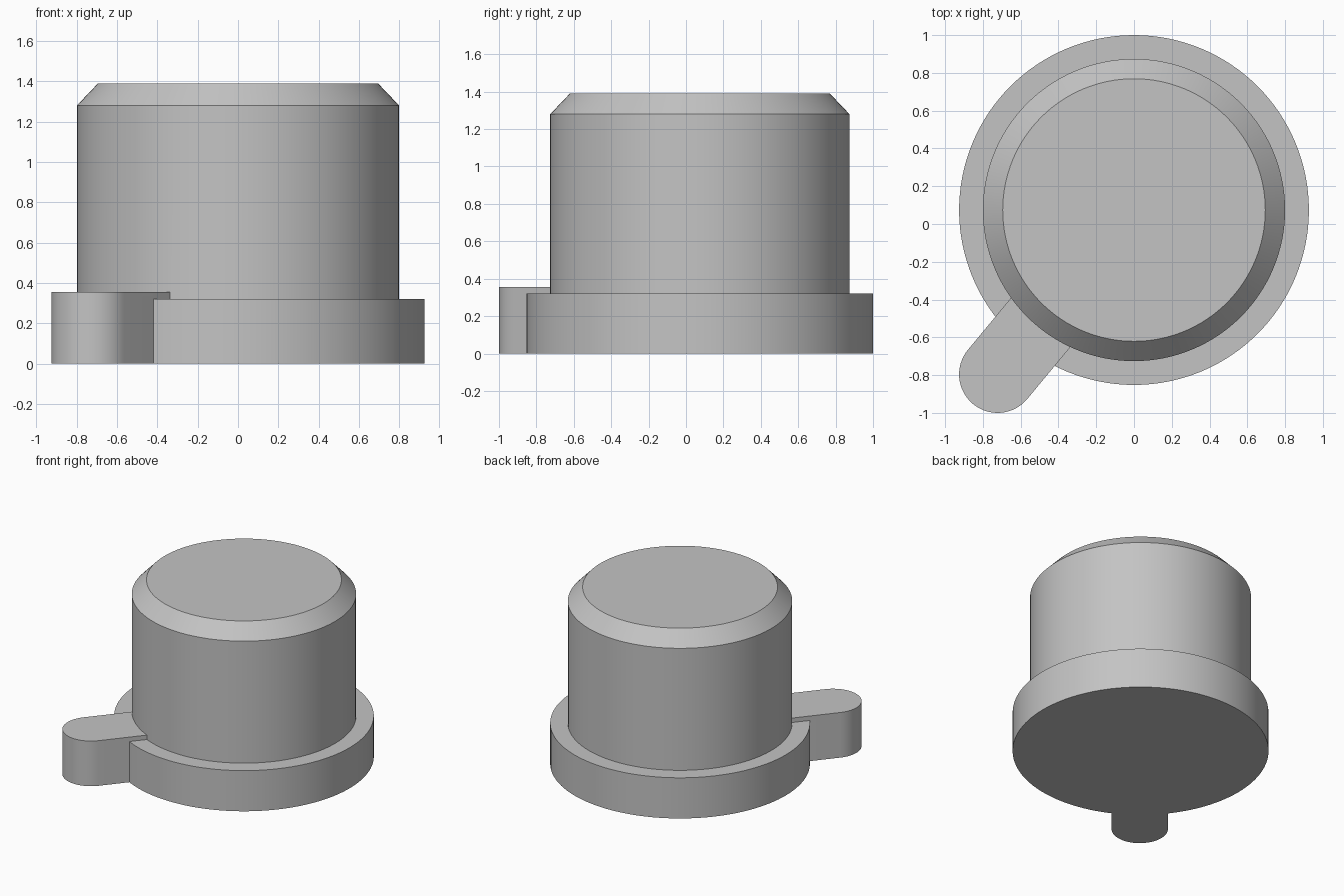
import bpy, bmesh, math
from mathutils import Vector

cube = bpy.data.objects.get("Cube")
if cube:
    bpy.data.objects.remove(cube, do_unlink=True)

CENTRE = Vector((0.0, 0.074))      # axis of the round body
TAB_TIP = Vector((-0.722, -0.796))  # centre of the tab's rounded end
TAB_RADIUS = 0.204
TAB_HEIGHT = 0.355
SEGMENTS = 128

grey = bpy.data.materials.new("plain grey")
grey.use_nodes = True
colour = (0.55, 0.55, 0.55, 1.0)
grey.diffuse_color = colour
grey.node_tree.nodes["Principled BSDF"].inputs["Base Color"].default_value = colour


def make_object(name, bm):
    bmesh.ops.recalc_face_normals(bm, faces=bm.faces)
    mesh = bpy.data.meshes.new(name)
    bm.to_mesh(mesh)
    bm.free()
    mesh.materials.append(grey)
    obj = bpy.data.objects.new(name, mesh)
    bpy.context.collection.objects.link(obj)
    return obj


def turned(name, profile, centre):
    """Closed solid of revolution from (radius, height) rings."""
    bm = bmesh.new()
    rings = []
    for r, z in profile:
        angles = [2 * math.pi * i / SEGMENTS for i in range(SEGMENTS)]
        rings.append([bm.verts.new((centre.x + r * math.cos(a), centre.y + r * math.sin(a), z))
                      for a in angles])
    for low, high in zip(rings, rings[1:]):
        for i in range(SEGMENTS):
            j = (i + 1) % SEGMENTS
            bm.faces.new((low[i], low[j], high[j], high[i]))
    bm.faces.new(rings[0][::-1])
    bm.faces.new(rings[-1])
    return make_object(name, bm)


def rounded_tab(name, start, tip, radius, height):
    """Straight bar from start to tip with a half-round end."""
    out = (tip - start).normalized()
    side = Vector((-out.y, out.x))
    outline = [start + side * radius]
    for i in range(33):
        a = math.pi * i / 32
        outline.append(tip + side * radius * math.cos(a) + out * radius * math.sin(a))
    outline.append(start - side * radius)
    bm = bmesh.new()
    face = bm.faces.new([bm.verts.new((p.x, p.y, 0)) for p in outline])
    top = bmesh.ops.extrude_face_region(bm, geom=[face])["geom"]
    bmesh.ops.translate(bm, vec=(0, 0, height),
                        verts=[v for v in top if isinstance(v, bmesh.types.BMVert)])
    return make_object(name, bm)


# Flange, cylinder and chamfered top in one turned profile
body = turned("flanged_body", [(0.926, 0), (0.926, 0.32), (0.80, 0.32),
                               (0.80, 1.28), (0.695, 1.39)], CENTRE)

# Locating tab, rooted inside the cylinder
tab = rounded_tab("locating_tab", CENTRE.lerp(TAB_TIP, 0.4), TAB_TIP, TAB_RADIUS, TAB_HEIGHT)

# Weld the tab into the body
union = body.modifiers.new("weld tab", 'BOOLEAN')
union.operation = 'UNION'
union.solver = 'EXACT'
union.object = tab
bpy.ops.object.select_all(action='DESELECT')
body.select_set(True)
bpy.context.view_layer.objects.active = body
bpy.ops.object.modifier_apply(modifier=union.name)
bpy.data.objects.remove(tab, do_unlink=True)

# Smooth round walls, crisp rims
bpy.ops.object.shade_smooth_by_angle(angle=math.radians(30))
